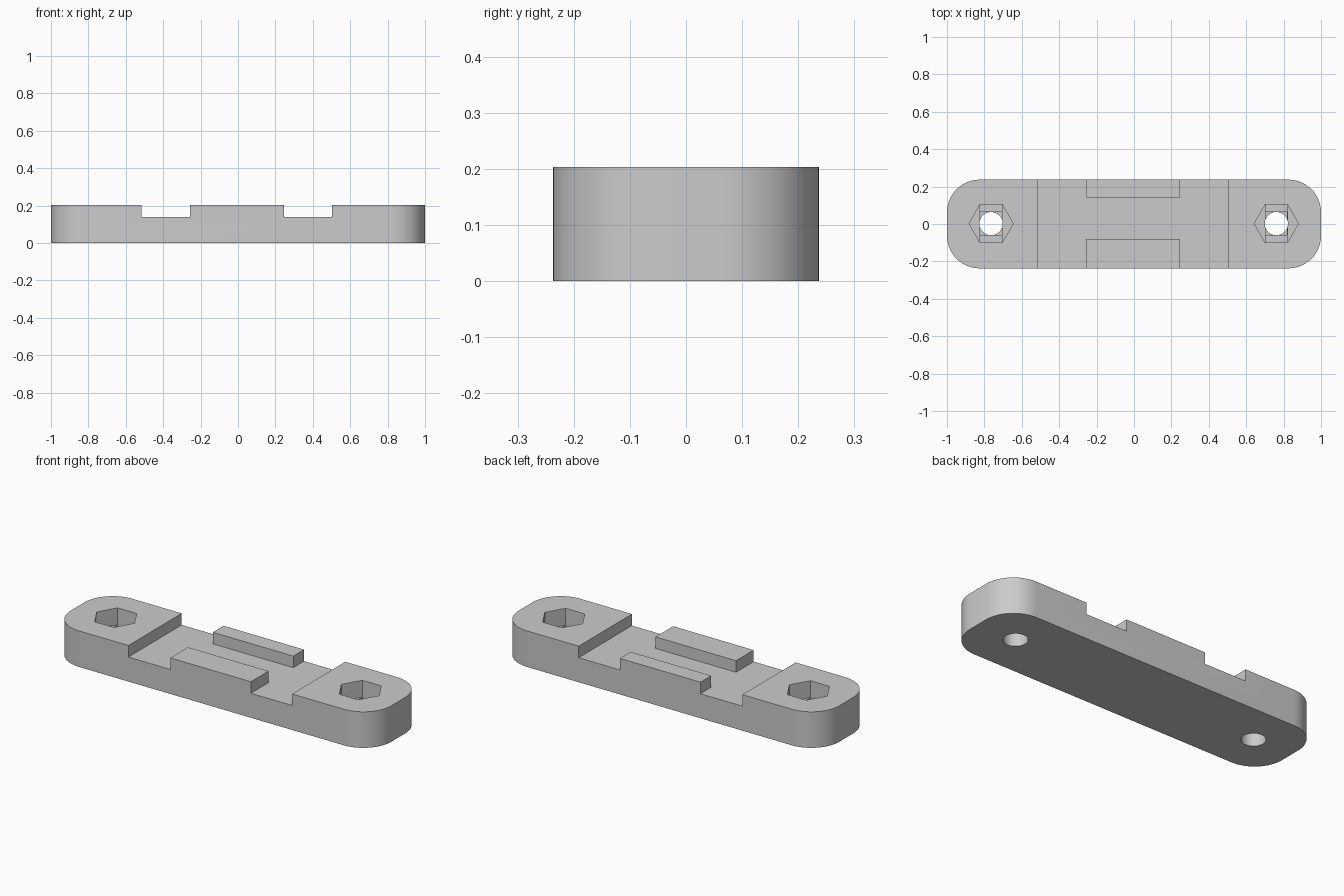
import bpy, bmesh, math

if "Cube" in bpy.data.objects:
    bpy.data.objects.remove(bpy.data.objects["Cube"])

HEIGHT = 0.203
HALF_W = 0.237
CORNER = 0.175

grey = bpy.data.materials.new("plain grey")
grey.diffuse_color = (0.6, 0.6, 0.6, 1)
grey.use_nodes = True
grey.node_tree.nodes["Principled BSDF"].inputs["Base Color"].default_value = grey.diffuse_color


def prism(name, outline, z0, z1):
    """Extrude a closed xy outline from z0 to z1."""
    bm = bmesh.new()
    base = bm.faces.new([bm.verts.new((x, y, z0)) for x, y in outline])
    ext = bmesh.ops.extrude_face_region(bm, geom=[base])
    top = [v for v in ext["geom"] if isinstance(v, bmesh.types.BMVert)]
    bmesh.ops.translate(bm, verts=top, vec=(0, 0, z1 - z0))
    bmesh.ops.recalc_face_normals(bm, faces=bm.faces)
    mesh = bpy.data.meshes.new(name)
    bm.to_mesh(mesh)
    bm.free()
    mesh.materials.append(grey)
    obj = bpy.data.objects.new(name, mesh)
    bpy.context.collection.objects.link(obj)
    return obj


def ring(cx, cy, r, n):
    return [(cx + r * math.cos(2 * math.pi * i / n),
             cy + r * math.sin(2 * math.pi * i / n)) for i in range(n)]


def rect(cx, cy, hx, hy):
    return [(cx - hx, cy - hy), (cx + hx, cy - hy), (cx + hx, cy + hy), (cx - hx, cy + hy)]


def cut(target, cutter):
    mod = target.modifiers.new("cut", 'BOOLEAN')
    mod.operation = 'DIFFERENCE'
    mod.solver = 'EXACT'
    mod.object = cutter
    cutter.hide_render = True
    bpy.context.view_layer.objects.active = target
    bpy.ops.object.modifier_apply(modifier=mod.name)
    bpy.data.objects.remove(cutter)


# bar with rounded corners
outline = []
for i, (sx, sy) in enumerate([(1, 1), (-1, 1), (-1, -1), (1, -1)]):
    for k in range(17):
        a = math.pi / 2 * (i + k / 16)
        outline.append((sx * (1 - CORNER) + CORNER * math.cos(a),
                        sy * (HALF_W - CORNER) + CORNER * math.sin(a)))
bar = prism("clamp_bar", outline, 0, HEIGHT)

# H-shaped channel that leaves the two raised side rails
x0, x1, x2, x3 = -0.517, -0.256, 0.246, 0.503
back, front, out = 0.141, -0.08, 0.4
channel = [(x0, -out), (x1, -out), (x1, front), (x2, front), (x2, -out), (x3, -out),
           (x3, out), (x2, out), (x2, back), (x1, back), (x1, out), (x0, out)]
cut(bar, prism("channel_cutter", channel, 0.138, 0.4))

# nut pockets with stepped bridging layers and bolt holes
for cx in (-0.764, 0.761):
    cy = 0.002
    cut(bar, prism("nut_cutter", ring(cx, cy, 0.118, 6), 0.108, 0.4))
    cut(bar, prism("slot_cutter", rect(cx, cy, 0.0585, 0.1015), 0.097, 0.15))
    cut(bar, prism("square_cutter", rect(cx, cy, 0.0583, 0.062), 0.086, 0.14))
    cut(bar, prism("bolt_cutter", ring(cx, cy, 0.062, 48), -0.1, 0.13))

# smooth rounded walls, sharp edges
bpy.ops.object.select_all(action='DESELECT')
bar.select_set(True)
bpy.context.view_layer.objects.active = bar
bpy.ops.object.shade_smooth_by_angle(angle=math.radians(30))
